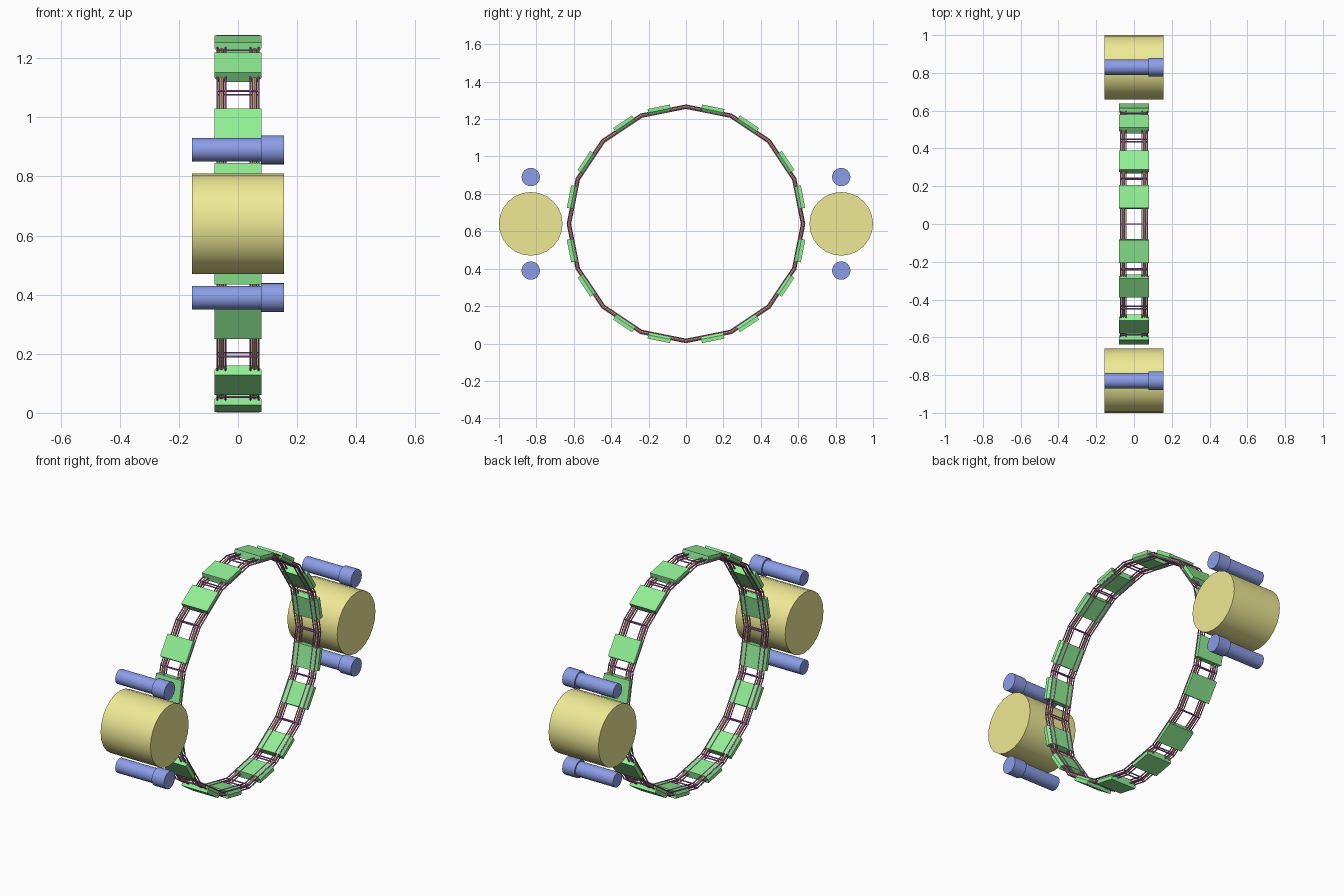
import bpy, bmesh
from math import pi, sin, cos, radians
from mathutils import Vector, Matrix

if "Cube" in bpy.data.objects:
    bpy.data.objects.remove(bpy.data.objects["Cube"])

CZ = 0.64          # ring centre height
STEP = pi / 8      # the ring has 16 straight links


def material(name, rgb):
    m = bpy.data.materials.new(name)
    m.diffuse_color = (*rgb, 1)
    m.use_nodes = True
    m.node_tree.nodes["Principled BSDF"].inputs["Base Color"].default_value = m.diffuse_color
    return m


GREEN = material("green", (0.28, 0.86, 0.30))
ORANGE = material("orange", (0.86, 0.52, 0.30))
PURPLE = material("purple", (0.55, 0.16, 0.55))
YELLOW = material("yellow", (0.86, 0.82, 0.30))
BLUE = material("blue", (0.26, 0.34, 0.80))


def finish(name, bm, mat):
    bmesh.ops.recalc_face_normals(bm, faces=bm.faces)
    me = bpy.data.meshes.new(name)
    bm.to_mesh(me)
    bm.free()
    ob = bpy.data.objects.new(name, me)
    bpy.context.collection.objects.link(ob)
    me.materials.append(mat)
    bpy.context.view_layer.objects.active = ob
    bpy.ops.object.select_all(action='DESELECT')
    ob.select_set(True)
    bpy.ops.object.shade_smooth_by_angle(angle=radians(30))
    return ob


def ring_point(x, r, a):
    return Vector((x, r * sin(a), CZ + r * cos(a)))


def hoop(bm, x, r, tube, sides=8):
    """16-sided closed tube around the ring axis."""
    rows = []
    for i in range(16):
        rows.append([bm.verts.new(ring_point(x + tube * cos(2 * pi * j / sides),
                                             r + tube * sin(2 * pi * j / sides), i * STEP))
                     for j in range(sides)])
    for i in range(16):
        a, b = rows[i], rows[(i + 1) % 16]
        for j in range(sides):
            k = (j + 1) % sides
            bm.faces.new((a[j], a[k], b[k], b[j]))


def x_cylinder(bm, x0, x1, y, z, r, sides):
    m = Matrix.Translation(((x0 + x1) / 2, y, z)) @ Matrix.Rotation(pi / 2, 4, 'Y')
    bmesh.ops.create_cone(bm, cap_ends=True, segments=sides, radius1=r, radius2=r,
                          depth=x1 - x0, matrix=m)


# Thick orange hoops
bm = bmesh.new()
for x in (-0.056, 0.056):
    hoop(bm, x, 0.626, 0.008)
finish("main_hoops", bm, ORANGE)

# Thin purple hoops beside them, inner and outer layer
bm = bmesh.new()
for x in (-0.07, -0.042, 0.042, 0.07):
    for r in (0.617, 0.635):
        hoop(bm, x, r, 0.0035, 6)
finish("thin_hoops", bm, PURPLE)

# Cross rods at every corner of the ring
bm = bmesh.new()
for i in range(16):
    for r in (0.617, 0.635):
        p = ring_point(0, r, i * STEP)
        x_cylinder(bm, -0.072, 0.072, p.y, p.z, 0.0035, 6)
finish("cross_rods", bm, PURPLE)

# Green plates, in pairs drawn together, inner side narrower
PROFILE = [(-0.08, 0.642), (0.08, 0.642), (0.08, 0.622),
           (0.066, 0.604), (-0.066, 0.604), (-0.08, 0.622)]
bm = bmesh.new()
for i in range(16):
    a = (i + 0.5) * STEP
    shift = 0.021 if i % 2 == 0 else -0.021
    tangent = Vector((0, cos(a), -sin(a)))
    ends = []
    for s in (-0.061, 0.061):
        ends.append([bm.verts.new(ring_point(x, r, a) + tangent * (shift + s))
                     for x, r in PROFILE])
    bm.faces.new(ends[0])
    bm.faces.new(ends[1][::-1])
    for j in range(6):
        k = (j + 1) % 6
        bm.faces.new((ends[0][j], ends[1][j], ends[1][k], ends[0][k]))
finish("ring_plates", bm, GREEN)

# Side drums with a pair of headed rods above and below
for side, y in (("front", -0.83), ("back", 0.83)):
    bm = bmesh.new()
    x_cylinder(bm, -0.155, 0.155, y, CZ, 0.17, 24)
    finish(side + "_drum", bm, YELLOW)
    for level, z in (("upper", CZ + 0.25), ("lower", CZ - 0.25)):
        bm = bmesh.new()
        x_cylinder(bm, -0.155, 0.078, y, z, 0.04, 24)
        x_cylinder(bm, 0.078, 0.155, y, z, 0.049, 24)
        finish(side + "_" + level + "_rod", bm, BLUE)
